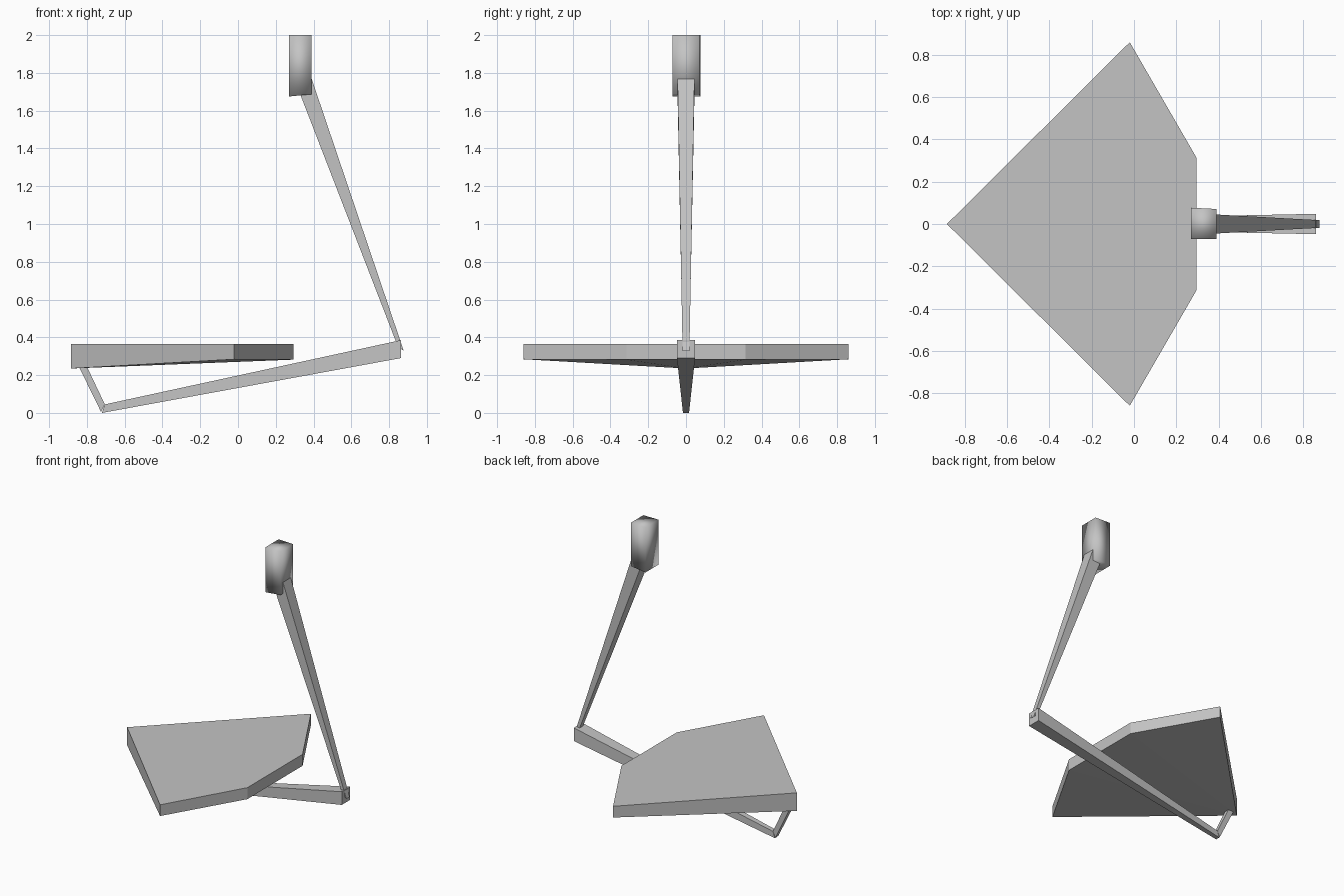
import bpy

if "Cube" in bpy.data.objects:
    bpy.data.objects.remove(bpy.data.objects["Cube"])

grey = bpy.data.materials.new("plain_grey")
grey.diffuse_color = (0.55, 0.55, 0.55, 1)
grey.use_nodes = True
grey.node_tree.nodes["Principled BSDF"].inputs["Base Color"].default_value = grey.diffuse_color


def add_mesh(name, verts, faces, smooth=False):
    mesh = bpy.data.meshes.new(name)
    mesh.from_pydata(verts, [], faces)
    mesh.materials.append(grey)
    for p in mesh.polygons:
        p.use_smooth = smooth
    obj = bpy.data.objects.new(name, mesh)
    bpy.context.collection.objects.link(obj)
    return obj


def add_bar(name, low, high, w_low, w_high, smooth=False):
    """Tapered box; each end is a pair of (x, z) points with a half width in y."""
    (a, b), (c, d) = low, high
    verts = [(x, s * w, z) for (x, z), w in ((a, w_low), (b, w_low), (d, w_high), (c, w_high))
             for s in (-1, 1)]
    faces = [(0, 2, 4, 6), (1, 7, 5, 3), (0, 1, 3, 2),
             (2, 3, 5, 4), (4, 5, 7, 6), (6, 7, 1, 0)]
    return add_mesh(name, verts, faces, smooth)


# Five-sided slab with a flat top and a slightly faceted sloping underside
outline = [(-0.885, 0, 0.235), (-0.02, -0.86, 0.284), (0.295, -0.315, 0.282),
           (0.295, 0.315, 0.282), (-0.02, 0.86, 0.284)]
verts = [(x, y, 0.365) for x, y, z in outline] + outline
sides = [(i, i + 5, (i + 1) % 5 + 5, (i + 1) % 5) for i in range(5)]
add_mesh("slab", verts, [(0, 1, 2, 3, 4), (5, 7, 6), (5, 8, 7), (5, 9, 8)] + sides)

# Short strut from the slab's tip, then the long low arm
add_bar("short_strut", ((-0.725, 0.005), (-0.705, 0.045)),
        ((-0.84, 0.24), (-0.80, 0.245)), 0.016, 0.02)
add_bar("lower_arm", ((-0.72, 0.0), (-0.705, 0.045)),
        ((0.862, 0.29), (0.862, 0.385)), 0.016, 0.048)

# Tall leaning arm, thin at the foot
add_bar("upper_arm", ((0.845, 0.355), (0.878, 0.327)),
        ((0.328, 1.69), (0.386, 1.78)), 0.018, 0.045)

# Softly shaded block at the top
head = add_bar("head_block", ((0.27, 1.675), (0.39, 1.687)),
               ((0.27, 2.0), (0.39, 2.0)), 0.071, 0.071, True)
for v in head.data.vertices:
    if v.co.y > 0 and v.co.x < 0.3:
        v.co.y = 0.077
